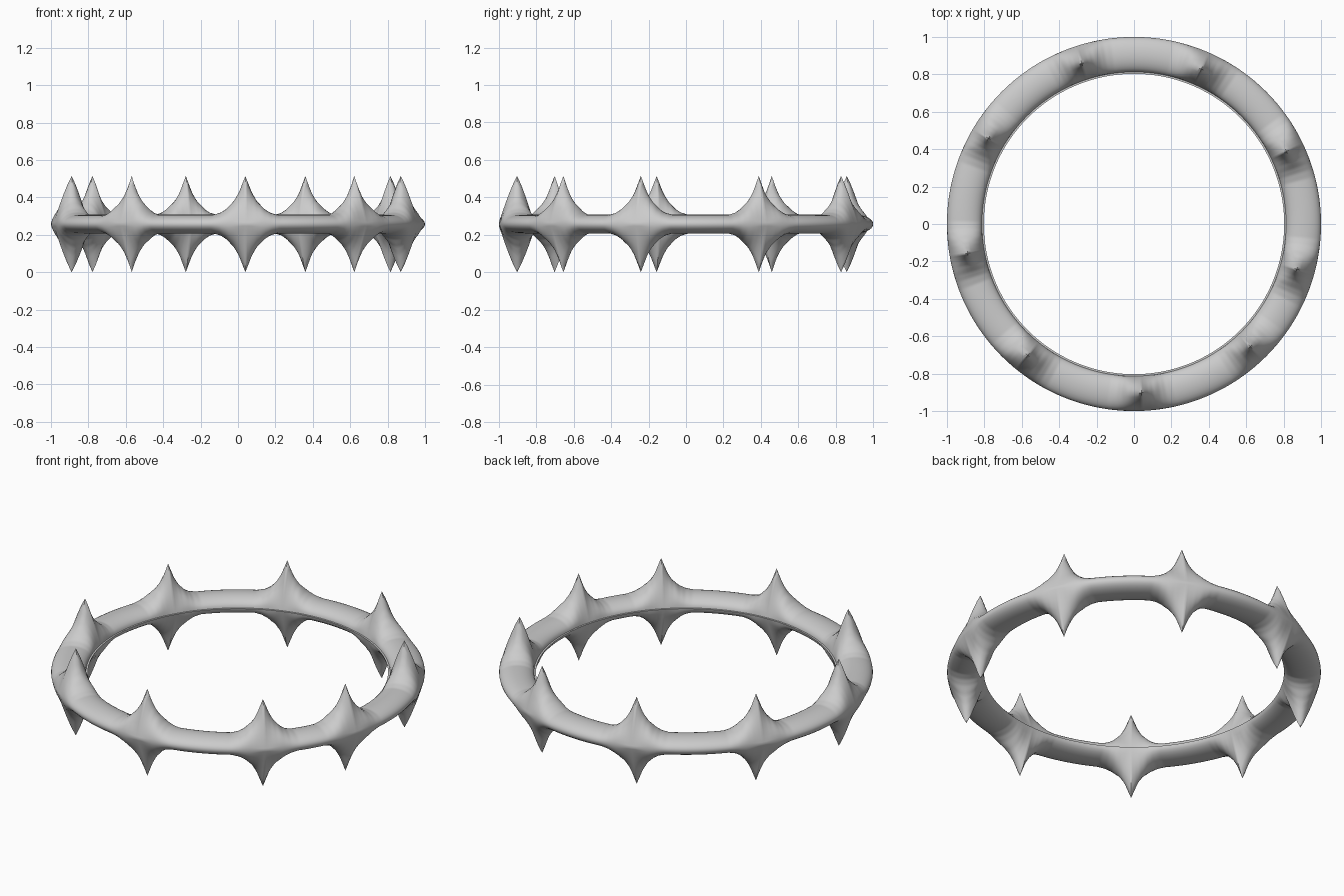
import bpy, bmesh, math

if "Cube" in bpy.data.objects:
    bpy.data.objects.remove(bpy.data.objects["Cube"])

MID = 0.257          # height of the ring's middle plane
R = 0.903            # radius of the ring's centre line
SEGMENTS, HALF = 720, 14
SPIKES = [25.5, 66.5, 108, 149.5, 190, 231, 272.5, 313.5, 344.5]  # degrees
FLARE = [(0, 0.257), (0.035, 0.168), (0.06, 0.125), (0.1, 0.082),
         (0.13, 0.062), (0.17, 0.05)]  # distance along ring, half height


def half_height(s):
    for (a, ha), (b, hb) in zip(FLARE, FLARE[1:]):
        if s <= b:
            return ha + (hb - ha) * (s - a) / (b - a)
    return FLARE[-1][1]


def section(s):
    """Cross-section: an oval between spikes, pulled to a diamond at a spike."""
    h = half_height(s)
    t = min(s / 0.12, 1)
    power = 1.12 + 0.88 * t * t * (3 - 2 * t)
    points = []
    # upper half from outside to inside, then lower half back out
    for sign, inner in ((1, 0.090), (-1, 0.100)):
        half = []
        for i in range(HALF + 1):
            c = math.cos(math.pi * i / HALF)
            z = h * max(0, 1 - abs(c) ** power) ** (1 / power)
            half.append((R + c * (0.097 if c > 0 else inner), MID + sign * z))
        points += half if sign > 0 else half[::-1][:-1]
    return points


# spiked ring
bm = bmesh.new()
rings = []
for k in range(SEGMENTS):
    deg = 360 * k / SEGMENTS
    gap = min(abs((deg - a + 180) % 360 - 180) for a in SPIKES)
    a = math.radians(deg)
    rings.append([bm.verts.new((r * math.cos(a), r * math.sin(a), z))
                  for r, z in section(math.radians(gap) * R)])
n = len(rings[0])
for k in range(SEGMENTS):
    p, q = rings[k], rings[(k + 1) % SEGMENTS]
    for i in range(n):
        j = (i + 1) % n
        bm.faces.new((p[i], q[i], q[j], p[j]))
bmesh.ops.recalc_face_normals(bm, faces=bm.faces)
mesh = bpy.data.meshes.new("spiked_ring")
bm.to_mesh(mesh)
bm.free()
ring = bpy.data.objects.new("spiked_ring", mesh)
bpy.context.collection.objects.link(ring)

# plain grey
grey = bpy.data.materials.new("light grey")
grey.diffuse_color = (0.6, 0.6, 0.6, 1)
grey.use_nodes = True
grey.node_tree.nodes["Principled BSDF"].inputs["Base Color"].default_value = grey.diffuse_color
mesh.materials.append(grey)

# smooth shading, sharp only at the inner ledge
bpy.context.view_layer.objects.active = ring
ring.select_set(True)
bpy.ops.object.shade_smooth_by_angle(angle=math.radians(70))
